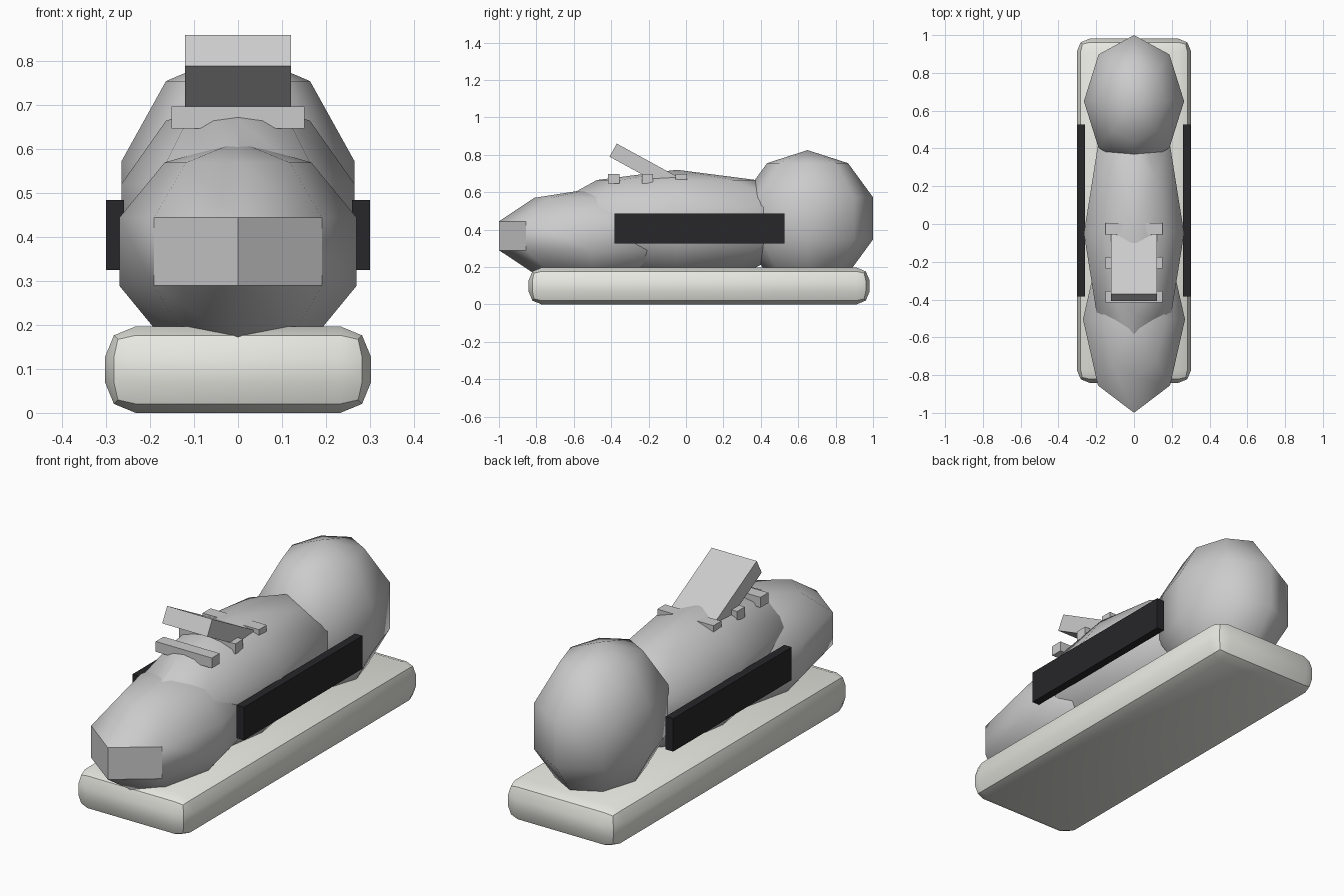
import bpy, math

if "Cube" in bpy.data.objects:
    bpy.data.objects.remove(bpy.data.objects["Cube"])


def material(name, rgb):
    m = bpy.data.materials.new(name)
    m.diffuse_color = (*rgb, 1)
    m.use_nodes = True
    m.node_tree.nodes["Principled BSDF"].inputs["Base Color"].default_value = m.diffuse_color
    return m


def box(name, size, loc, rot_x=0.0, mat=None):
    bpy.ops.mesh.primitive_cube_add(size=1, location=loc, rotation=(rot_x, 0, 0))
    ob = bpy.context.object
    ob.name = name
    ob.scale = size
    bpy.ops.object.transform_apply(location=False, rotation=False, scale=True)
    if mat:
        ob.data.materials.append(mat)
    return ob


def blob(name, radii, loc):
    # low-poly ellipsoid: 8 sides, 5 rings
    bpy.ops.mesh.primitive_uv_sphere_add(segments=8, ring_count=5, radius=1, location=loc)
    ob = bpy.context.object
    ob.name = name
    ob.scale = radii
    bpy.ops.object.transform_apply(location=False, rotation=False, scale=True)
    bpy.ops.object.shade_smooth_by_angle(angle=math.radians(50))
    return ob


cream = material("cream", (0.82, 0.82, 0.77))
black = material("black", (0.02, 0.02, 0.023))

# Sole with rounded edges
sole = box("sole", (0.606, 1.824, 0.197), (0, 0.07, 0.0985), mat=cream)
bev = sole.modifiers.new("round", 'BEVEL')
bev.width = 0.07
bev.segments = 2
bpy.ops.object.modifier_apply(modifier=bev.name)
bpy.ops.object.shade_smooth_by_angle(angle=math.radians(40))

# Upper: heel, middle and toe
blob("heel", (0.279, 0.368, 0.365), (0, 0.65, 0.46))
blob("midfoot", (0.279, 0.725, 0.288), (0, -0.05, 0.432))
toe = blob("toe", (0.284, 0.52, 0.251), (0, -0.505, 0.367))

# Flat faces at the toe tip
for p in toe.data.polygons:
    if abs(p.normal.z) < 0.1 and p.center.y < -0.4:
        p.use_smooth = False

# Side stripes
for side, s in (("left", -1), ("right", 1)):
    box(side + "_stripe", (0.04, 0.91, 0.16), (s * 0.28, 0.072, 0.405), mat=black)

# Tongue, tilted up towards the front
box("tongue", (0.242, 0.5, 0.08), (0, -0.17, 0.705), rot_x=-0.5)

# Laces
for i, y in enumerate((-0.386, -0.206, -0.025)):
    box(f"lace_{i + 1}", (0.302, 0.06, 0.05), (0, y, 0.672))
